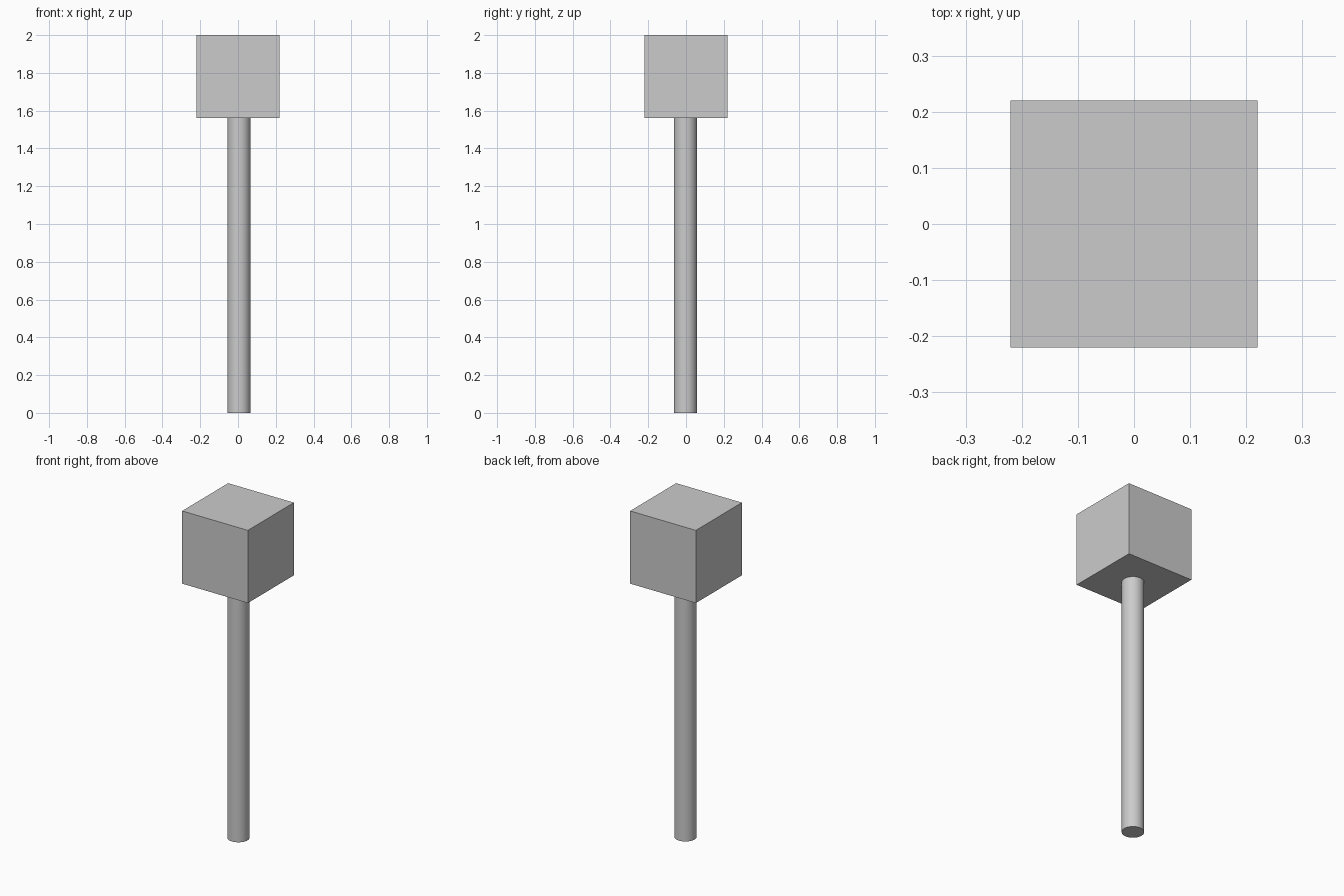
import bpy
import math

if "Cube" in bpy.data.objects:
    bpy.data.objects.remove(bpy.data.objects["Cube"])

HEAD = 0.44      # edge length of the cube head
TOP = 2.0        # overall height
RADIUS = 0.061   # handle radius

# Cube head
bpy.ops.mesh.primitive_cube_add(size=HEAD, location=(0, 0, TOP - HEAD / 2))
bpy.context.object.name = "head"

# Round handle, very slightly off centre, ending at the underside of the head
length = TOP - HEAD
bpy.ops.mesh.primitive_cylinder_add(vertices=48, radius=RADIUS, depth=length,
                                    location=(0.005, -0.003, length / 2))
bpy.context.object.name = "handle"
bpy.ops.object.shade_smooth_by_angle(angle=math.radians(30))
